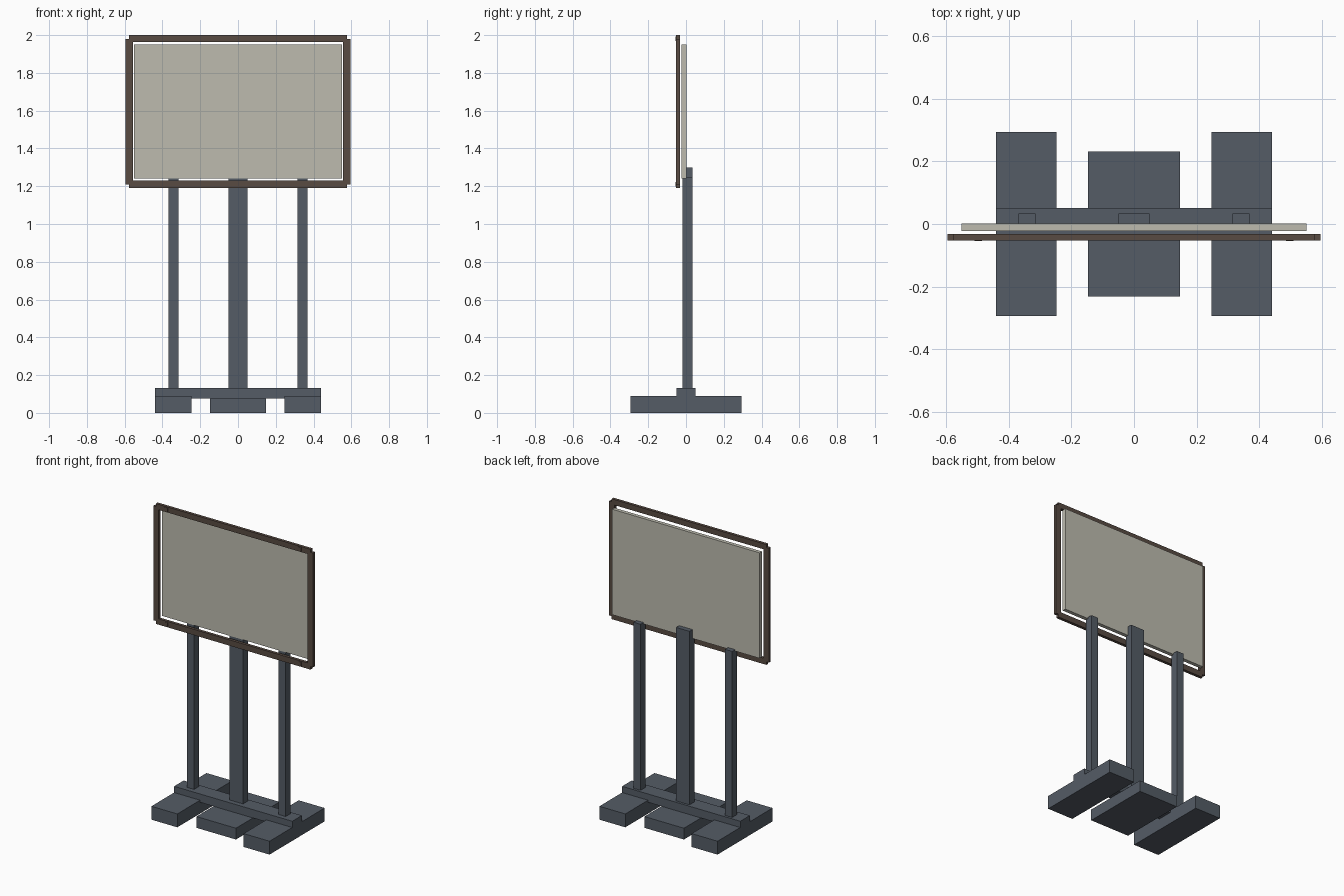
import bpy

if "Cube" in bpy.data.objects:
    bpy.data.objects.remove(bpy.data.objects["Cube"], do_unlink=True)


def material(name, rgb):
    mat = bpy.data.materials.new(name)
    mat.use_nodes = True
    mat.diffuse_color = (*rgb, 1)
    mat.node_tree.nodes["Principled BSDF"].inputs["Base Color"].default_value = (*rgb, 1)
    return mat


steel = material("blue grey steel", (0.089, 0.107, 0.133))
wood = material("dark brown wood", (0.098, 0.070, 0.055))
cream = material("pale cream board", (0.51, 0.50, 0.43))


def box(name, xs, ys, zs, mat):
    """Box filling the given x, y and z ranges."""
    bpy.ops.mesh.primitive_cube_add(size=1, location=[sum(r) / 2 for r in (xs, ys, zs)])
    obj = bpy.context.object
    obj.name = name
    obj.scale = [r[1] - r[0] for r in (xs, ys, zs)]
    bpy.ops.object.transform_apply(location=False, rotation=False, scale=True)
    obj.data.materials.append(mat)
    return obj


def pair(name, xs, ys, zs, mat):
    """Matching boxes on the left (+x) and right (-x)."""
    box("left_" + name, xs, ys, zs, mat)
    box("right_" + name, (-xs[1], -xs[0]), ys, zs, mat)


# Base: three feet joined by a cross beam
pair("foot", (0.247, 0.44), (-0.293, 0.293), (0, 0.09), steel)
box("centre_foot", (-0.147, 0.147), (-0.232, 0.232), (0, 0.076), steel)
box("cross_beam", (-0.44, 0.44), (-0.051, 0.051), (0.076, 0.132), steel)

# Posts
post_depth = (-0.018, 0.034)
pair("post", (0.315, 0.368), post_depth, (0.13, 1.25), steel)
box("centre_post", (-0.05, 0.05), post_depth, (0.13, 1.30), steel)

# Board
box("board", (-0.55, 0.55), (-0.023, 0.002), (1.24, 1.95), cream)

# Frame standing just in front of the board
frame_depth = (-0.052, -0.032)
pair("frame_side", (0.556, 0.595), frame_depth, (1.21, 1.98), wood)
for label, low, high in (("top", 1.963, 2.0), ("bottom", 1.19, 1.229)):
    box("frame_" + label, (-0.576, 0.576), frame_depth, (low, high), wood)
    # Small fixing plates on the rail
    mid = (low + high) / 2
    pair("fixing_" + label, (0.485, 0.509), (-0.055, -0.05), (mid - 0.012, mid + 0.012), wood)
